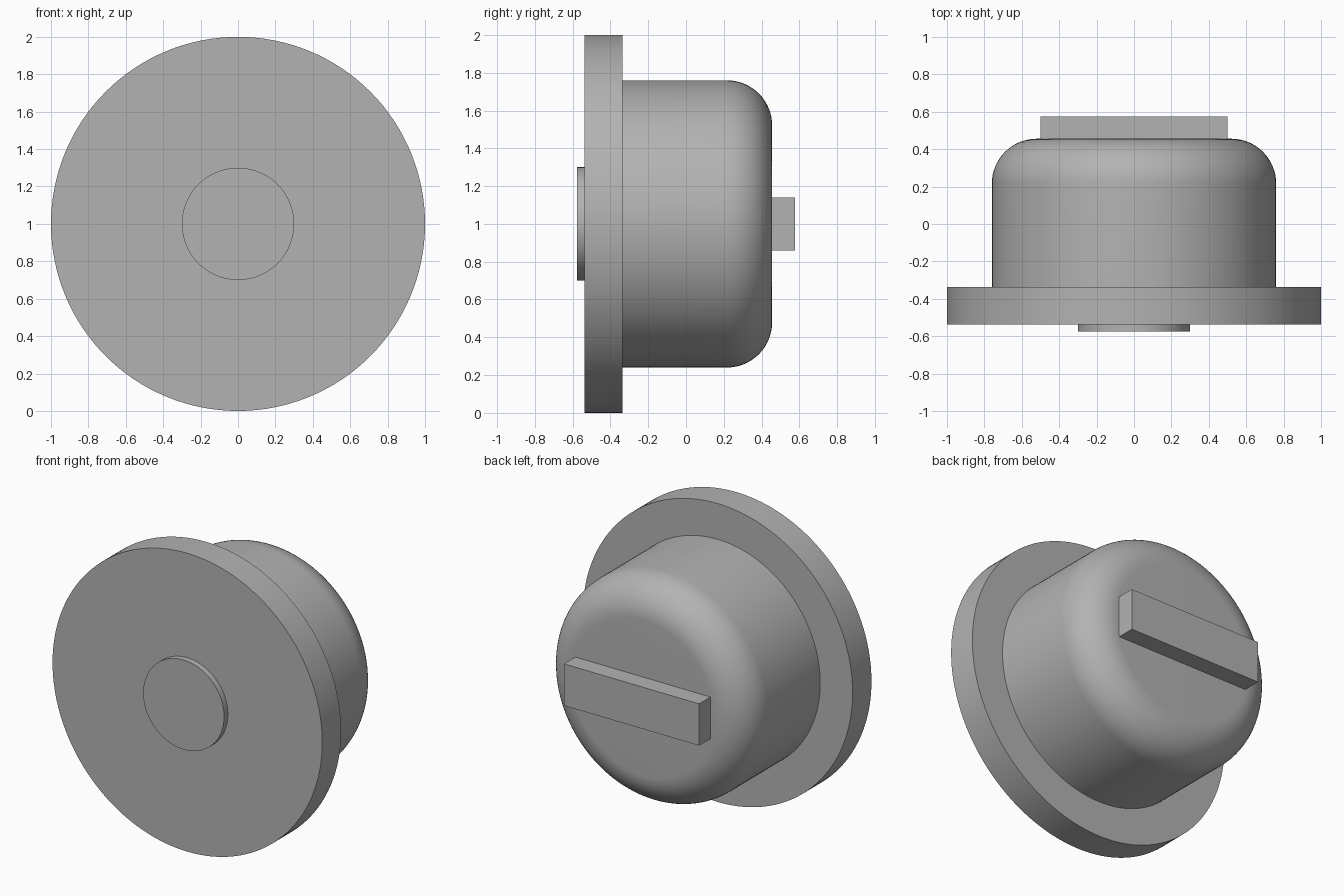
import bpy, bmesh
from math import radians, sin, cos, pi
from mathutils import Matrix, Vector

cube = bpy.data.objects.get("Cube")
if cube:
    bpy.data.objects.remove(cube, do_unlink=True)

grey = bpy.data.materials.new("plain grey")
grey.use_nodes = True
colour = (0.45, 0.45, 0.45, 1)
grey.diffuse_color = colour
grey.node_tree.nodes["Principled BSDF"].inputs["Base Color"].default_value = colour

AXIS = Vector((0, 0, 1))  # centre of the round parts, which turn about y


def finish(name, bm):
    bmesh.ops.recalc_face_normals(bm, faces=bm.faces)
    mesh = bpy.data.meshes.new(name)
    bm.to_mesh(mesh)
    bm.free()
    mesh.materials.append(grey)
    obj = bpy.data.objects.new(name, mesh)
    bpy.context.collection.objects.link(obj)
    return obj


def lathe(name, profile, steps=128):
    """Turn (radius, y) points about the y axis and cap both ends."""
    bm = bmesh.new()
    rings = [[bm.verts.new(AXIS + Vector((r * cos(2 * pi * i / steps), y, r * sin(2 * pi * i / steps))))
              for i in range(steps)] for r, y in profile]
    for a, b in zip(rings, rings[1:]):
        for i in range(steps):
            j = (i + 1) % steps
            bm.faces.new((a[i], a[j], b[j], b[i]))
    bm.faces.new(rings[0])
    bm.faces.new(rings[-1])
    obj = finish(name, bm)
    bpy.ops.object.select_all(action="DESELECT")
    obj.select_set(True)
    bpy.context.view_layer.objects.active = obj
    bpy.ops.object.shade_smooth_by_angle(angle=radians(30))
    return obj


front, flange_front, flange_back, body_back, back = -0.576, -0.536, -0.336, 0.456, 0.576

# Round plate and the small raised disc on its front
lathe("front_disc", [(0.3, front), (0.3, flange_front)])
lathe("flange", [(1, flange_front), (1, flange_back)])

# Drum with a rounded back edge
radius, fillet, arcs = 0.76, 0.24, 16
edge = [(radius - fillet + fillet * cos(pi / 2 * k / arcs),
         body_back - fillet + fillet * sin(pi / 2 * k / arcs)) for k in range(arcs + 1)]
lathe("body", [(radius, flange_back)] + edge)

# Flat bar across the back
bm = bmesh.new()
size = Matrix.Diagonal((1, back - body_back, 0.28, 1))
place = Matrix.Translation((0, (back + body_back) / 2, 1))
bmesh.ops.create_cube(bm, size=1, matrix=place @ size)
finish("back_bar", bm)
